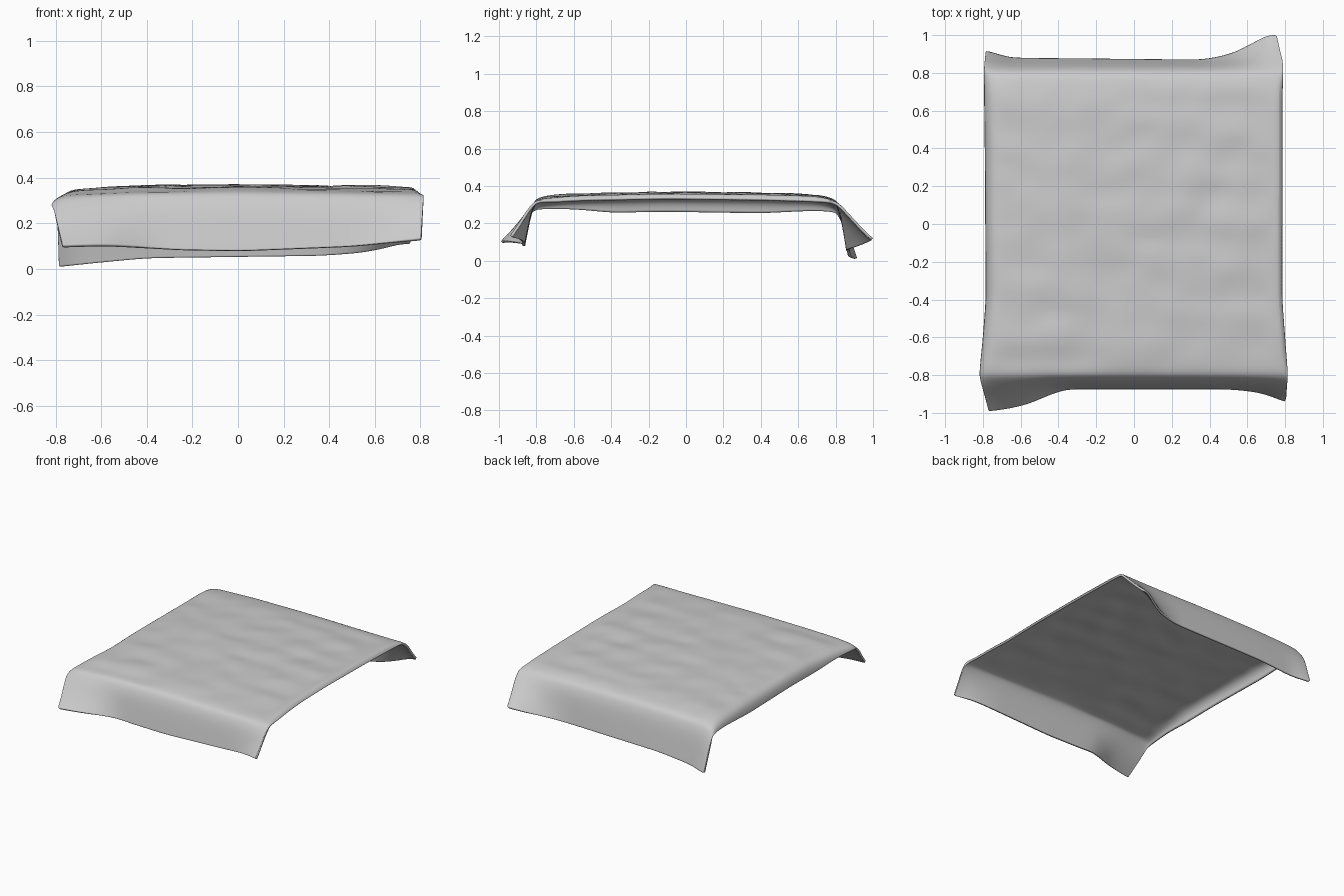
import bpy, bmesh, math, random

if "Cube" in bpy.data.objects:
    bpy.data.objects.remove(bpy.data.objects["Cube"])

random.seed(4)


def interp(pts, t):
    # piecewise-linear lookup through (position, value) pairs
    if t <= pts[0][0]:
        return pts[0][1]
    for (a, va), (b, vb) in zip(pts, pts[1:]):
        if t <= b:
            return va + (vb - va) * (t - a) / (b - a)
    return pts[-1][1]


# Hem outlines of the front and back hanging flaps: distance out and height along x
FRONT_OUT = [(-.77, .99), (-.6, .965), (-.4, .875), (.5, .875), (.65, .89), (.8, .945)]
FRONT_Z = [(-.77, .105), (-.6, .11), (-.3, .085), (0, .08), (.5, .10), (.8, .135)]
BACK_OUT = [(-.77, .915), (-.66, .88), (.4, .87), (.55, .90), (.74, 1.0)]
BACK_Z = [(-.77, .015), (-.4, .05), (.4, .06), (.6, .08), (.74, .12)]
# Side outlines along y, and how far each side edge turns down
LEFT_X = [(-1, -.77), (-.8, -.82), (-.6, -.80), (-.4, -.785), (.4, -.79), (.8, -.795), (1, -.785)]
RIGHT_X = [(-1, .80), (-.8, .815), (-.6, .80), (-.4, .785), (.7, .787), (.85, .79), (1, .755)]
LEFT_LIP = [(-.85, 0), (-.8, .03), (-.6, .05), (-.4, .075), (.4, .08), (.78, .05), (.85, 0)]
RIGHT_LIP = [(-.82, 0), (-.7, .02), (.7, .025), (.82, 0)]
TOP_Y = [(-.79, .335), (-.6, .352), (-.1, .363), (.4, .358), (.7, .35), (.79, .33)]
TOP_X = [(-.8, -.022), (-.7, -.008), (-.4, .003), (0, .006), (.8, -.004)]

# (base distance out, fraction of the drop) down a hanging flap
FLAP = [(.815, .10), (.835, .28), (.848, .50), (.858, .72), (.866, .9), (.87, 1)]
N = 20
tops = [-.79 + 1.58 * j / N for j in range(N + 1)]
rows = [(-1, f) for f in reversed(FLAP)] + [(y, None) for y in tops] + [(1, f) for f in FLAP]
cols = [0, .006, .03] + [.08 + .84 * i / 14 for i in range(15)] + [.965, .99, 1]

bm = bmesh.new()
grid = []
for key, flap in rows:
    line = []
    for i, s in enumerate(cols):
        nominal = -.79 + 1.58 * s
        if flap:
            out, d = flap
            hem = interp(FRONT_OUT if key < 0 else BACK_OUT, nominal)
            hz = interp(FRONT_Z if key < 0 else BACK_Z, nominal)
            y = key * (out + (hem - .87) * d ** 1.4)
            z0 = interp(TOP_Y, key * .79) + interp(TOP_X, nominal)
            z = z0 + (hz - z0) * d
            side = key * (.8 + .2 * d)
        else:
            y = side = key
            z = interp(TOP_Y, y) + interp(TOP_X, nominal)
            # soft creases running mostly across the right half
            if abs(y) < .76 and 2 < i < len(cols) - 3:
                z += random.uniform(-.007, .007)
                z += .006 * math.sin(y * 26 + nominal * 3) * (.4 + .6 * s)
        left, right = interp(LEFT_X, side), interp(RIGHT_X, side)
        x = left + (right - left) * s
        if i == 0:
            z -= interp(LEFT_LIP, y)
        elif i == 1:
            z -= interp(LEFT_LIP, y) * .4
        elif i == len(cols) - 1:
            z -= interp(RIGHT_LIP, y)
        line.append(bm.verts.new((x, y, z)))
    grid.append(line)
for a, b in zip(grid, grid[1:]):
    for i in range(len(cols) - 1):
        bm.faces.new((a[i], a[i + 1], b[i + 1], b[i]))

# Draped cloth with smooth subdivision and a thin hem
mesh = bpy.data.meshes.new("draped_blanket")
bm.to_mesh(mesh)
bm.free()
blanket = bpy.data.objects.new("draped_blanket", mesh)
bpy.context.collection.objects.link(blanket)
sub = blanket.modifiers.new("soft_folds", 'SUBSURF')
sub.levels = sub.render_levels = 2
thick = blanket.modifiers.new("cloth_thickness", 'SOLIDIFY')
thick.thickness = .015
thick.offset = -1
bpy.context.view_layer.objects.active = blanket
blanket.select_set(True)
bpy.ops.object.shade_smooth_by_angle(angle=math.radians(50))
